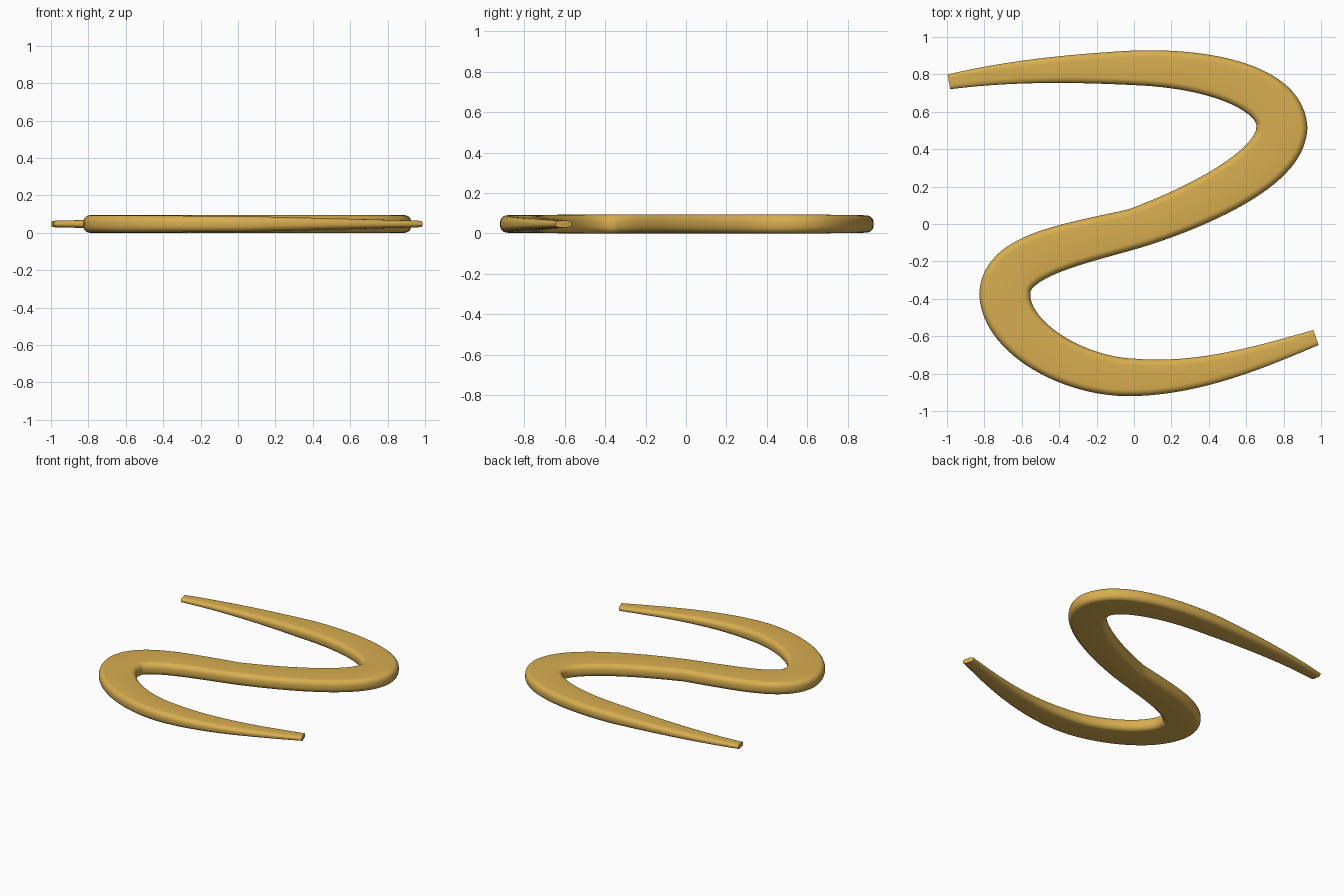
import bpy, bmesh, math
from mathutils import Vector
from mathutils.geometry import interpolate_bezier

cube = bpy.data.objects.get("Cube")
if cube:
    bpy.data.objects.remove(cube, do_unlink=True)

gold = bpy.data.materials.new("gold")
gold.use_nodes = True
colour = (0.68, 0.42, 0.08, 1)
gold.diffuse_color = colour
gold.node_tree.nodes["Principled BSDF"].inputs["Base Color"].default_value = colour

# Centre line stations: incoming handle, point, outgoing handle, width, height
STATIONS = [
    (None, (-0.99, 0.76), (-0.66, 0.82), 0.08, 0.034),
    ((-0.33, 0.834), (0, 0.835), (0.42, 0.835), 0.185, 0.084),
    ((0.79, 0.72), (0.79, 0.515), (0.79, 0.30), 0.275, 0.094),
    ((0.33, 0.085), (0, -0.025), (-0.33, -0.11), 0.215, 0.094),
    ((-0.69, -0.17), (-0.69, -0.375), (-0.69, -0.60), 0.275, 0.094),
    ((-0.33, -0.82), (0, -0.82), (0.35, -0.83), 0.20, 0.086),
    ((0.68, -0.71), (0.973, -0.607), None, 0.085, 0.034),
]
STEPS, CORNER, MID_Z = 24, 6, 0.047


def section(width, height):
    """Rounded slab outline as (across, up) pairs."""
    rx, rz = min(0.036, width * 0.3), height * 0.42
    outline = []
    for k, (sx, sz) in enumerate([(1, 1), (-1, 1), (-1, -1), (1, -1)]):
        for i in range(CORNER + 1):
            a = math.pi / 2 * (k + i / CORNER)
            outline.append((sx * (width / 2 - rx) + rx * math.cos(a),
                            sz * (height / 2 - rz) + rz * math.sin(a)))
    return outline


# Sample the centre line with its width and height
path = []
for a, b in zip(STATIONS, STATIONS[1:]):
    pts = interpolate_bezier(Vector(a[1]), Vector(a[2]), Vector(b[0]), Vector(b[1]), STEPS + 1)
    for i, p in enumerate(pts[:-1] if b is not STATIONS[-1] else pts):
        t = i / STEPS
        path.append((p.to_2d(), a[3] + (b[3] - a[3]) * t, a[4] + (b[4] - a[4]) * t))

# Sweep the section along the path
bm = bmesh.new()
rings = []
for i, (p, w, h) in enumerate(path):
    d = (path[min(i + 1, len(path) - 1)][0] - path[max(i - 1, 0)][0]).normalized()
    across = Vector((d.y, -d.x))
    rings.append([bm.verts.new((p.x + across.x * u, p.y + across.y * u, MID_Z + v))
                  for u, v in section(w, h)])
for r, s in zip(rings, rings[1:]):
    for j in range(len(r)):
        k = (j + 1) % len(r)
        bm.faces.new((r[j], r[k], s[k], s[j]))
bm.faces.new(rings[0])
bm.faces.new(rings[-1])
bmesh.ops.recalc_face_normals(bm, faces=bm.faces)

mesh = bpy.data.meshes.new("curved_band")
bm.to_mesh(mesh)
bm.free()
mesh.materials.append(gold)
band = bpy.data.objects.new("curved_band", mesh)
bpy.context.collection.objects.link(band)
bpy.context.view_layer.objects.active = band
band.select_set(True)
bpy.ops.object.shade_smooth_by_angle(angle=math.radians(40))
